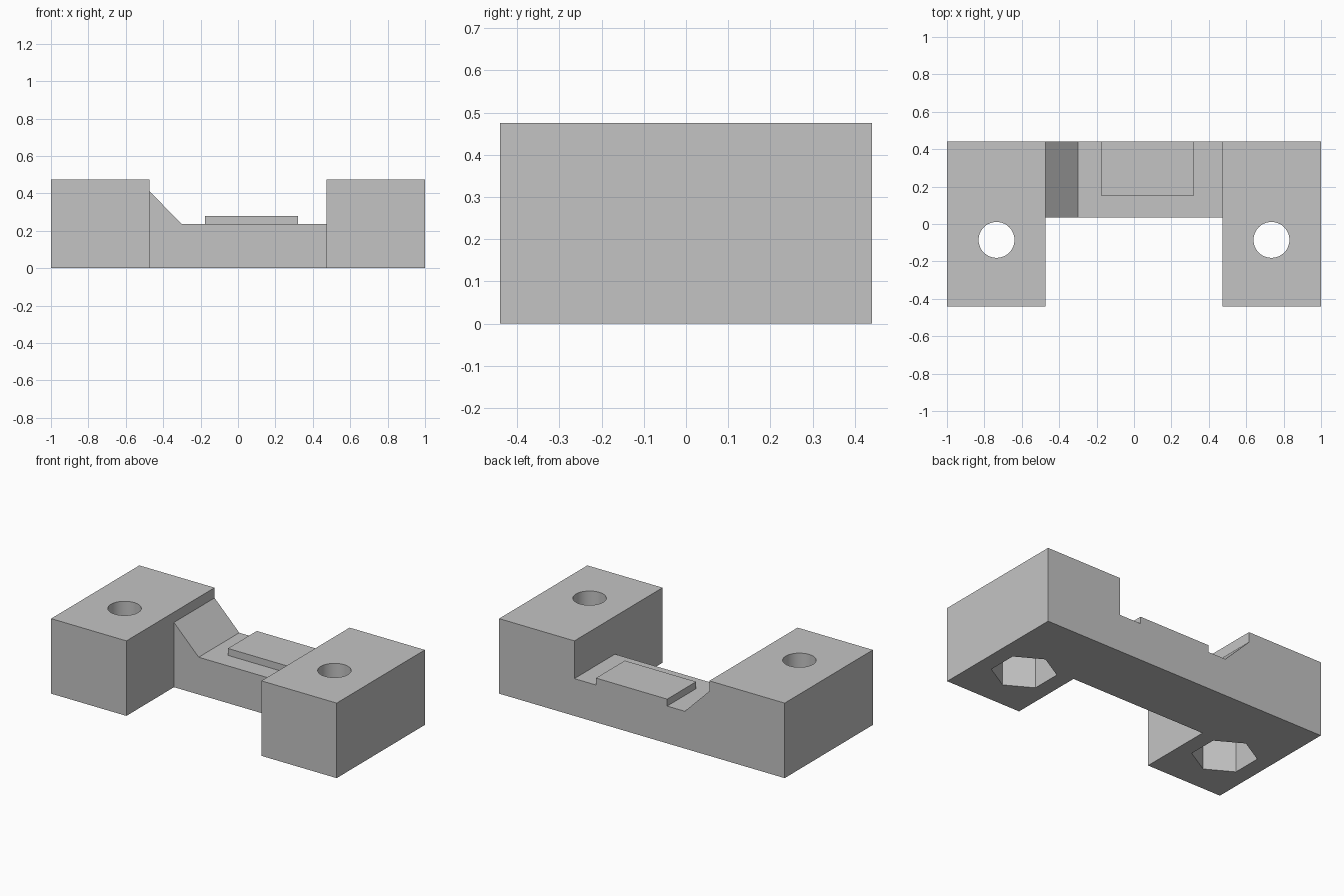
import bpy
import bmesh
from math import radians
from mathutils import Matrix, Vector

cube = bpy.data.objects.get("Cube")
if cube:
    bpy.data.objects.remove(cube, do_unlink=True)

HALF_DEPTH = 0.441
HEIGHT = 0.475
BRIDGE_TOP = 0.236
INNER = 0.473
BRIDGE_FRONT = 0.035

grey = bpy.data.materials.new("plain grey")
grey.use_nodes = True
colour = (0.55, 0.55, 0.55, 1)
grey.diffuse_color = colour
grey.node_tree.nodes["Principled BSDF"].inputs["Base Color"].default_value = colour


def finish(name, bm):
    bmesh.ops.recalc_face_normals(bm, faces=bm.faces)
    mesh = bpy.data.meshes.new(name)
    bm.to_mesh(mesh)
    bm.free()
    mesh.materials.append(grey)
    obj = bpy.data.objects.new(name, mesh)
    bpy.context.collection.objects.link(obj)
    return obj


def prism(name, points, direction):
    """Extrude a closed outline along a direction."""
    bm = bmesh.new()
    face = bm.faces.new([bm.verts.new(p) for p in points])
    out = bmesh.ops.extrude_face_region(bm, geom=[face], use_keep_orig=True)
    moved = [v for v in out["geom"] if isinstance(v, bmesh.types.BMVert)]
    bmesh.ops.translate(bm, verts=moved, vec=Vector(direction))
    return finish(name, bm)


def bore(name, x, sides, radius, z0, z1, turn):
    bm = bmesh.new()
    place = Matrix.Translation((x, -0.085, (z0 + z1) / 2)) @ Matrix.Rotation(turn, 4, "Z")
    bmesh.ops.create_cone(bm, cap_ends=True, segments=sides, radius1=radius,
                          radius2=radius, depth=z1 - z0, matrix=place)
    return finish(name, bm)


def cut(target, cutter):
    cutter.hide_render = True
    mod = target.modifiers.new(cutter.name, "BOOLEAN")
    mod.operation = "DIFFERENCE"
    mod.solver = "EXACT"
    mod.object = cutter
    bpy.context.view_layer.objects.active = target
    bpy.ops.object.modifier_apply(modifier=mod.name)
    bpy.data.objects.remove(cutter, do_unlink=True)


# Body: bridge with a ramp, between two mounting blocks
profile = [(-1, 0), (1, 0), (1, HEIGHT), (INNER, HEIGHT), (INNER, BRIDGE_TOP),
           (-0.3, BRIDGE_TOP), (-INNER, 0.41), (-INNER, HEIGHT), (-1, HEIGHT)]
body = prism("clamp_body", [(x, -HALF_DEPTH, z) for x, z in profile],
             (0, 2 * HALF_DEPTH, 0))

# Open front between the mounting blocks
notch = prism("front_notch", [(-INNER, -1, -1), (INNER, -1, -1),
                              (INNER, -1, 1), (-INNER, -1, 1)],
              (0, 1 + BRIDGE_FRONT, 0))
cut(body, notch)

# Screw holes with hexagonal nut pockets underneath
for x in (-0.735, 0.735):
    cut(body, bore("screw_hole", x, 48, 0.096, -0.1, 0.6, 0))
    cut(body, bore("nut_pocket", x, 6, 0.187, -0.1, BRIDGE_TOP, radians(0)))

# Raised pad on the bridge
prism("raised_pad", [(-0.177, 0.152, BRIDGE_TOP), (0.322, 0.152, BRIDGE_TOP),
                     (0.322, HALF_DEPTH, BRIDGE_TOP), (-0.177, HALF_DEPTH, BRIDGE_TOP)],
      (0, 0, 0.044))

# Round hole walls, sharp edges elsewhere
bpy.ops.object.select_all(action="DESELECT")
body.select_set(True)
bpy.context.view_layer.objects.active = body
bpy.ops.object.shade_smooth_by_angle(angle=radians(30))
